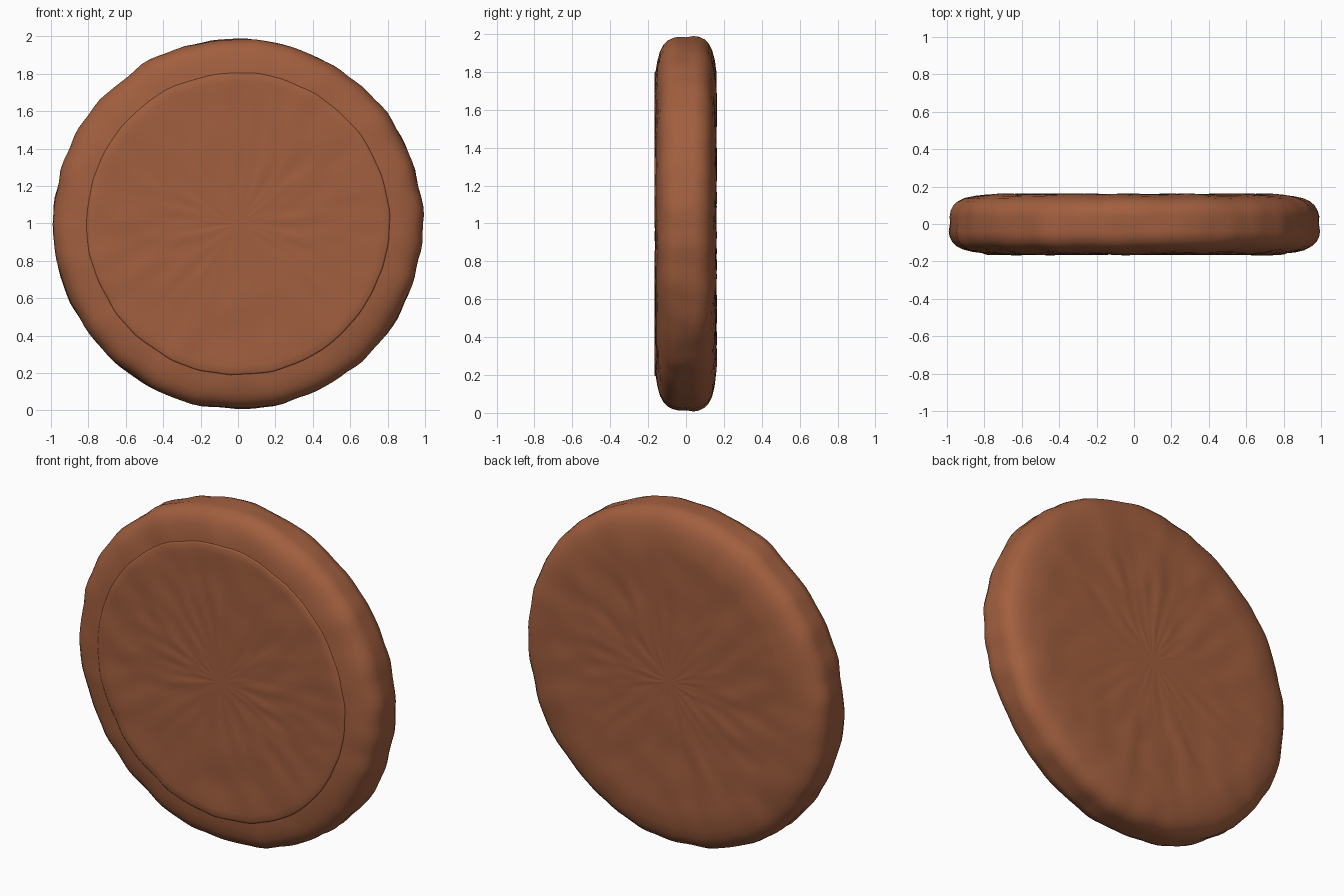
import bpy, bmesh, math
from mathutils import Vector, noise

if "Cube" in bpy.data.objects:
    bpy.data.objects.remove(bpy.data.objects["Cube"])

mat = bpy.data.materials.new("baked_clay")
mat.diffuse_color = (0.36, 0.115, 0.05, 1)
mat.use_nodes = True
mat.node_tree.nodes["Principled BSDF"].inputs["Base Color"].default_value = mat.diffuse_color
SEG = 128


def lathe(name, profile, closed_end):
    """Revolve (radius, y) points about y with hand-worked surface noise."""
    bm = bmesh.new()

    def ring(r, y, edge):
        vs = []
        for i in range(SEG):
            a = 2 * math.pi * i / SEG
            c, s = math.cos(a), math.sin(a)
            streak = noise.noise(Vector((c * 6, s * 6, r * 5 + y * 3 + 9)))
            lump = noise.noise(Vector((c * 7, s * 7, y * 4)))
            rr = r + 0.014 * lump * edge
            yy = y + math.copysign(0.007, y) * streak * min(1, r * 2)
            vs.append(bm.verts.new((rr * c, yy, rr * s + 0.998)))
        return vs

    rings = [ring(r, y, max(0, min(1, (r - 0.7) / 0.2))) for r, y in profile]
    for a, b in zip(rings, rings[1:]):
        for i in range(SEG):
            j = (i + 1) % SEG
            bm.faces.new((a[i], a[j], b[j], b[i]))
    # close the pole(s)
    ends = [(rings[0], profile[0][1])]
    if closed_end:
        ends.append((rings[-1], profile[-1][1]))
    for rg, y in ends:
        p = bm.verts.new((0, y, 0.998))
        for i in range(SEG):
            bm.faces.new((p, rg[i], rg[(i + 1) % SEG]))
    bmesh.ops.recalc_face_normals(bm, faces=bm.faces)
    if bm.faces[:][0].calc_center_median().y < -0.1 and not closed_end:
        f = max(bm.faces, key=lambda f: -f.calc_center_median().xz.length
                if hasattr(f.calc_center_median(), "xz") else 0)
        if f.normal.y > 0:
            bmesh.ops.reverse_faces(bm, faces=bm.faces)
    me = bpy.data.meshes.new(name)
    bm.to_mesh(me)
    bm.free()
    me.materials.append(mat)
    for p in me.polygons:
        p.use_smooth = True
    ob = bpy.data.objects.new(name, me)
    bpy.context.collection.objects.link(ob)
    return ob


# thick round body with softly rounded rim
half = [(0.80, 0.157), (0.86, 0.149), (0.91, 0.137), (0.945, 0.12),
        (0.968, 0.098), (0.982, 0.07), (0.988, 0.04)]
face = [(0.04 * k, 0.159) for k in range(1, 20)]
front = [(r, -y) for r, y in face + half]
back = (face + half)[::-1]
lathe("disc_body", front + [(0.984, 0.001)] + back, True)

# thin front panel, slightly proud, giving the circular seam
panel = [(0.04 * k, -0.163) for k in range(1, 20)]
lathe("front_panel", panel + [(0.80, -0.161), (0.808, -0.157), (0.809, -0.148)], False)
